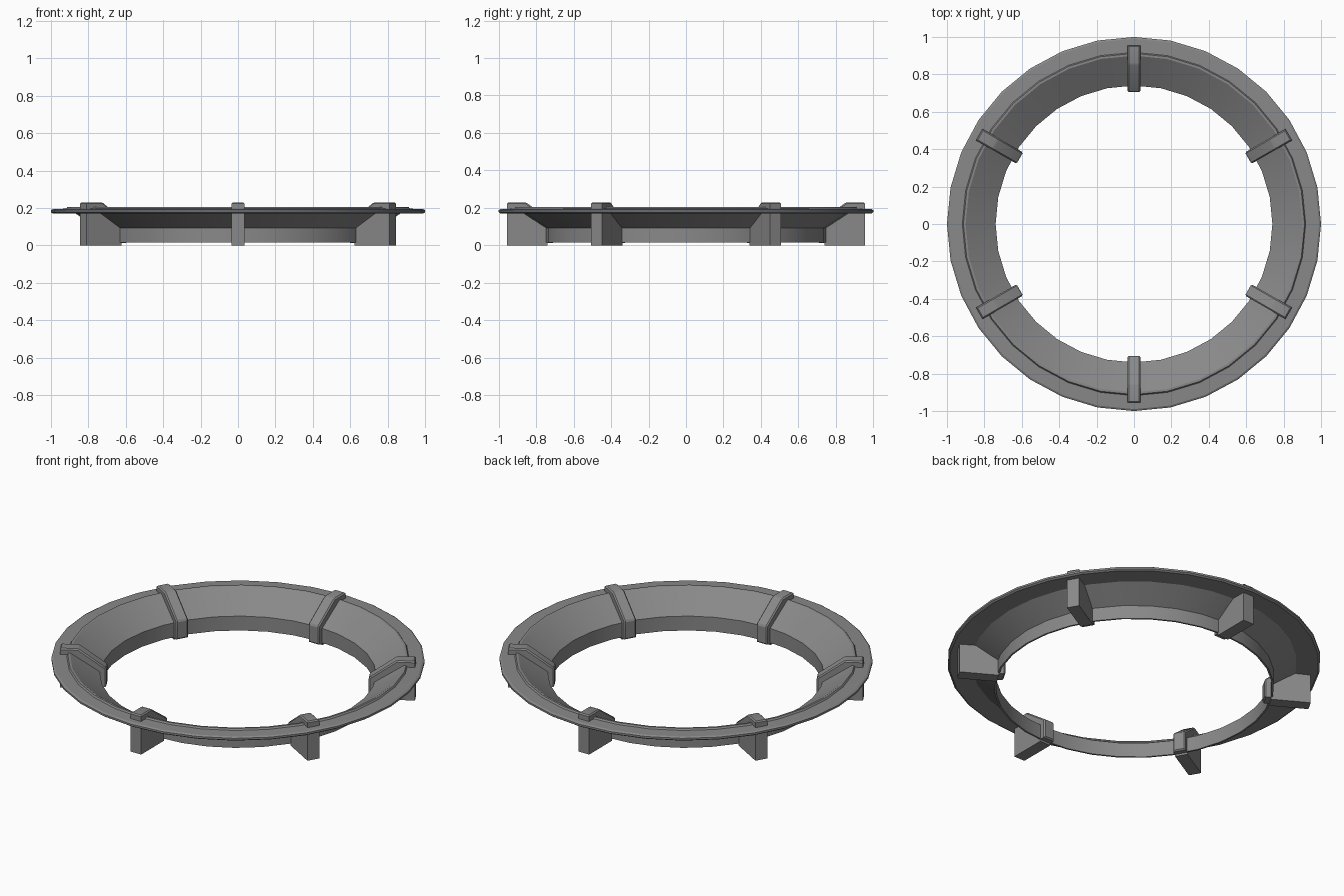
import bpy
import bmesh
from math import cos, sin, pi, radians

cube = bpy.data.objects.get("Cube")
if cube:
    bpy.data.objects.remove(cube, do_unlink=True)

SIDES = 32
LEGS = 6
HALF_WIDTH = 0.035

metal = bpy.data.materials.new("grey metal")
metal.use_nodes = True
grey = (0.25, 0.25, 0.25, 1)
metal.diffuse_color = grey
metal.node_tree.nodes["Principled BSDF"].inputs["Base Color"].default_value = grey


def finish(name, bm):
    bmesh.ops.recalc_face_normals(bm, faces=bm.faces)
    mesh = bpy.data.meshes.new(name)
    bm.to_mesh(mesh)
    bm.free()
    mesh.materials.append(metal)
    obj = bpy.data.objects.new(name, mesh)
    bpy.context.collection.objects.link(obj)
    bpy.ops.object.select_all(action="DESELECT")
    obj.select_set(True)
    bpy.context.view_layer.objects.active = obj
    bpy.ops.object.shade_smooth_by_angle(angle=radians(25))
    return obj


def lathe(name, profile):
    """Closed (radius, height) profile turned around z."""
    bm = bmesh.new()
    rings = []
    for i in range(SIDES):
        a = 2 * pi * i / SIDES
        rings.append([bm.verts.new((r * cos(a), r * sin(a), z)) for r, z in profile])
    for i, ring in enumerate(rings):
        following = rings[(i + 1) % SIDES]
        for j in range(len(profile)):
            k = (j + 1) % len(profile)
            bm.faces.new((ring[j], following[j], following[k], ring[k]))
    return finish(name, bm)


def leg(name, profile, angle):
    """Side outline extruded across its width and softened."""
    bm = bmesh.new()
    face = bm.faces.new([bm.verts.new((r, -HALF_WIDTH, z)) for r, z in profile])
    extruded = bmesh.ops.extrude_face_region(bm, geom=[face])["geom"]
    moved = [v for v in extruded if isinstance(v, bmesh.types.BMVert)]
    bmesh.ops.translate(bm, verts=moved, vec=(0, 2 * HALF_WIDTH, 0))
    # Soften only the edges of the upper and inner rib
    soft = [e for e in bm.edges
            if all(v.co.z > 0.2 or v.co.x < 0.72 for v in e.verts)]
    bmesh.ops.recalc_face_normals(bm, faces=bm.faces)
    bmesh.ops.bevel(bm, geom=soft, offset=0.007, segments=1, affect="EDGES")
    obj = finish(name, bm)
    obj.rotation_euler.z = angle
    return obj


# Flat rim with a low lip, sloping funnel and short vertical collar
lathe("ring", [
    (0.99, 0.17), (1.0, 0.177), (1.0, 0.188), (0.99, 0.194),
    (0.918, 0.196), (0.912, 0.205), (0.9, 0.205),
    (0.74, 0.1), (0.74, 0.015), (0.75, 0.015), (0.75, 0.093), (0.872, 0.172),
])

# Legs that wrap over the rim and down the inside of the funnel
leg_outline = [
    (0.955, 0), (0.955, 0.23), (0.855, 0.23), (0.705, 0.122),
    (0.705, 0.012), (0.74, 0.012), (0.74, 0),
]
for n in range(LEGS):
    leg(f"leg_{n + 1}", leg_outline, pi / 6 + n * 2 * pi / LEGS)
